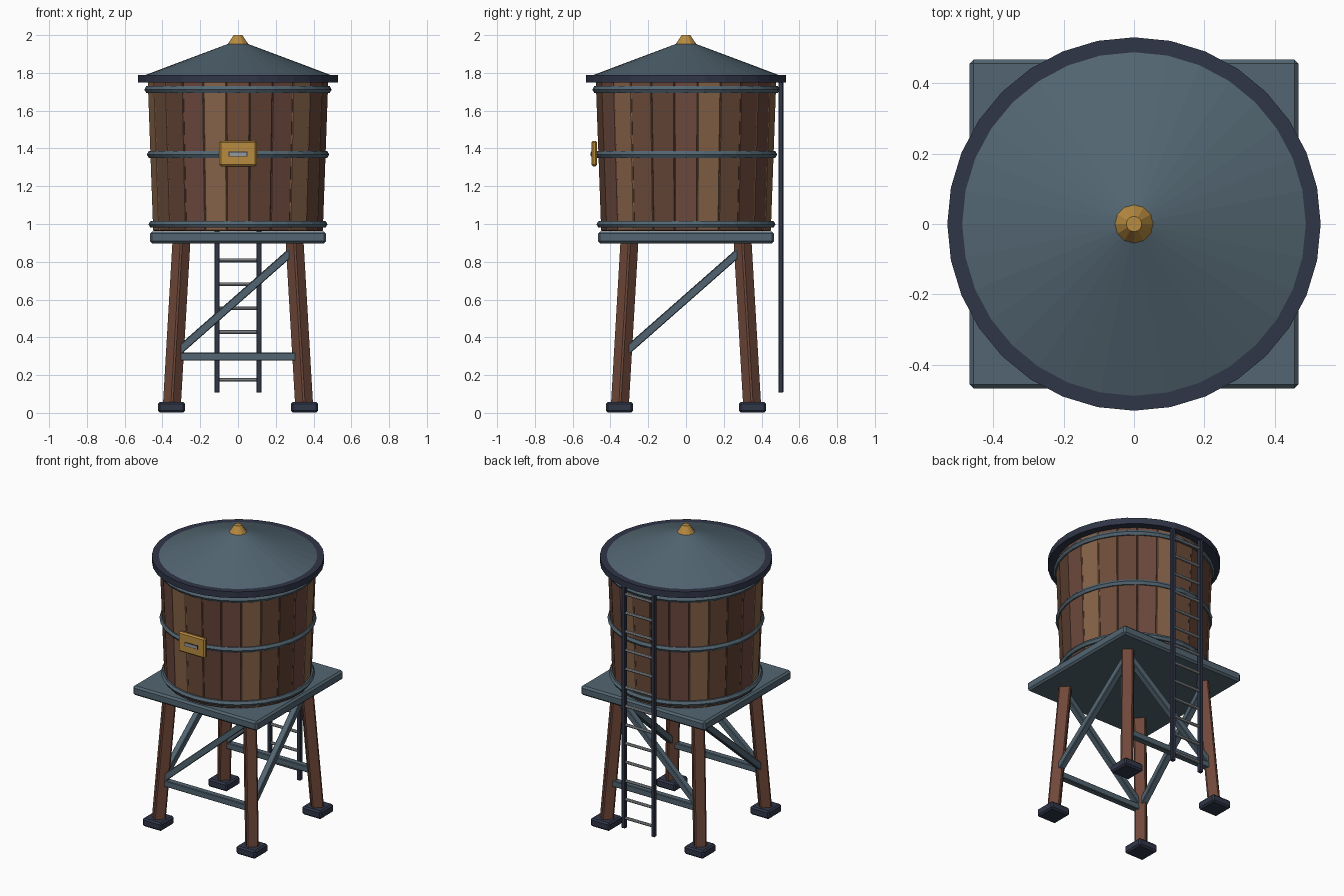
import bpy, bmesh, math
from mathutils import Vector, Matrix

if "Cube" in bpy.data.objects:
    bpy.data.objects.remove(bpy.data.objects["Cube"])


def material(name, r, g, b):
    m = bpy.data.materials.new(name)
    m.diffuse_color = (r, g, b, 1)
    m.use_nodes = True
    m.node_tree.nodes["Principled BSDF"].inputs["Base Color"].default_value = m.diffuse_color
    return m


STEEL = material("steel_blue", 0.085, 0.13, 0.165)
DARK = material("dark_iron", 0.03, 0.037, 0.065)
BRASS = material("brass", 0.48, 0.26, 0.05)
LEG = material("leg_wood", 0.16, 0.065, 0.042)
GREY = material("rung_grey", 0.3, 0.32, 0.34)
WOODS = [material("stave_a", 0.15, 0.07, 0.04), material("stave_b", 0.12, 0.055, 0.035),
         material("stave_c", 0.15, 0.065, 0.045), material("stave_d", 0.24, 0.125, 0.065)]


def finish(name, bm, mat, bevel=0):
    bmesh.ops.recalc_face_normals(bm, faces=bm.faces)
    me = bpy.data.meshes.new(name)
    bm.to_mesh(me)
    bm.free()
    me.materials.append(mat)
    ob = bpy.data.objects.new(name, me)
    bpy.context.collection.objects.link(ob)
    if bevel:
        mod = ob.modifiers.new("bevel", 'BEVEL')
        mod.width = bevel
        mod.segments = 1
    return ob


def box(name, centre, size, mat, bevel=0):
    bm = bmesh.new()
    bmesh.ops.create_cube(bm, size=1, matrix=Matrix.Translation(centre) @ Matrix.Diagonal((*size, 1)))
    return finish(name, bm, mat, bevel)


def beam(name, a, b, width, mat, bevel=0):
    a, b = Vector(a), Vector(b)
    d = b - a
    ob = box(name, (0, 0, 0), (width, width, d.length), mat, bevel)
    ob.matrix_world = Matrix.Translation((a + b) / 2) @ d.to_track_quat('Z', 'Y').to_matrix().to_4x4()
    return ob


def lathe(name, r1, r2, z1, z2, sides, mat):
    bm = bmesh.new()
    bmesh.ops.create_cone(bm, cap_ends=True, segments=sides, radius1=r1, radius2=r2, depth=z2 - z1,
                          matrix=Matrix.Translation((0, 0, (z1 + z2) / 2)))
    return finish(name, bm, mat)


def leg_x(z):
    return 0.35 - 0.05 * (z - 0.04) / 0.86


# Footings and splayed legs
for sx in (-1, 1):
    for sy in (-1, 1):
        tag = ("front" if sy < 0 else "back") + ("_left" if sx < 0 else "_right")
        box("footing_" + tag, (sx * 0.352, sy * 0.352, 0.03), (0.144, 0.144, 0.055), DARK, 0.01)
        lo, hi = leg_x(0.04), leg_x(0.92)
        beam("leg_" + tag, (sx * lo, sy * lo, 0.04), (sx * hi, sy * hi, 0.92), 0.075, LEG, 0.008)

# Diagonal braces on all sides, horizontal ties front and back
zl, zh = 0.31, 0.87
lo, hi, tie = leg_x(zl), leg_x(zh), leg_x(0.3)
for s in (-1, 1):
    side = "front" if s < 0 else "back"
    beam("brace_" + side, (-lo, s * lo, zl), (hi, s * hi, zh), 0.042, STEEL, 0.004)
    beam("tie_" + side, (-tie, s * tie, 0.298), (tie, s * tie, 0.298), 0.042, STEEL, 0.004)
    side = "left" if s < 0 else "right"
    beam("brace_" + side, (s * lo, -lo, zl), (s * hi, hi, zh), 0.042, STEEL, 0.004)

# Platform
box("platform", (0, 0, 0.929), (0.934, 0.934, 0.063), STEEL, 0.012)

# Tank staves, slightly flared toward the top
N = 24
for k in range(N):
    bm = bmesh.new()
    bmesh.ops.create_cube(bm, size=1)
    for v in bm.verts:
        top = v.co.z > 0
        outer = 0.478 if top else 0.449
        r = outer if v.co.y < 0 else outer - 0.04
        half = outer * math.tan(math.pi / N) * 0.99
        v.co = (math.copysign(half, v.co.x), -r, 1.765 if top else 0.963)
    bmesh.ops.rotate(bm, verts=bm.verts, cent=(0, 0, 0), matrix=Matrix.Rotation(2 * math.pi * k / N, 3, 'Z'))
    finish(f"stave_{k + 1}", bm, WOODS[k % 4], 0.004)

# Hoops around the tank
for label, z, r in (("lower", 0.998, 0.454), ("middle", 1.368, 0.463), ("upper", 1.712, 0.476)):
    bpy.ops.mesh.primitive_torus_add(major_segments=32, minor_segments=6, major_radius=r,
                                     minor_radius=0.02, location=(0, 0, z))
    bpy.context.object.name = label + "_hoop"
    bpy.context.object.data.materials.append(STEEL)
    bpy.ops.object.shade_flat()

# Roof rim, cone and finial (cone sits slightly inside the rim edge)
rim = lathe("roof_rim", 0.53, 0.53, 1.748, 1.79, 32, DARK)
cone = lathe("roof_cone", 0.493, 0.03, 1.788, 1.962, 32, STEEL)
lathe("finial", 0.06, 0.022, 1.945, 2.0, 12, BRASS)

# Front plate with slot
box("front_plate", (0, -0.486, 1.373), (0.2, 0.03, 0.135), BRASS, 0.009)
box("plate_slot_frame", (0, -0.5, 1.37), (0.1, 0.006, 0.026), DARK)
box("plate_slot", (0, -0.502, 1.37), (0.09, 0.006, 0.018), GREY)

# Ladder at the back
for s in (-1, 1):
    beam("ladder_rail_" + ("left" if s < 0 else "right"), (s * 0.111, 0.502, 0.107), (s * 0.111, 0.502, 1.755),
         0.026, DARK, 0.003)
for i in range(13):
    bm = bmesh.new()
    bmesh.ops.create_cone(bm, cap_ends=True, segments=8, radius1=0.01, radius2=0.01, depth=0.222,
                          matrix=Matrix.Translation((0, 0.502, 0.175 + 0.1265 * i)) @ Matrix.Rotation(math.pi / 2, 4, 'Y'))
    finish(f"ladder_rung_{i + 1}", bm, GREY)
